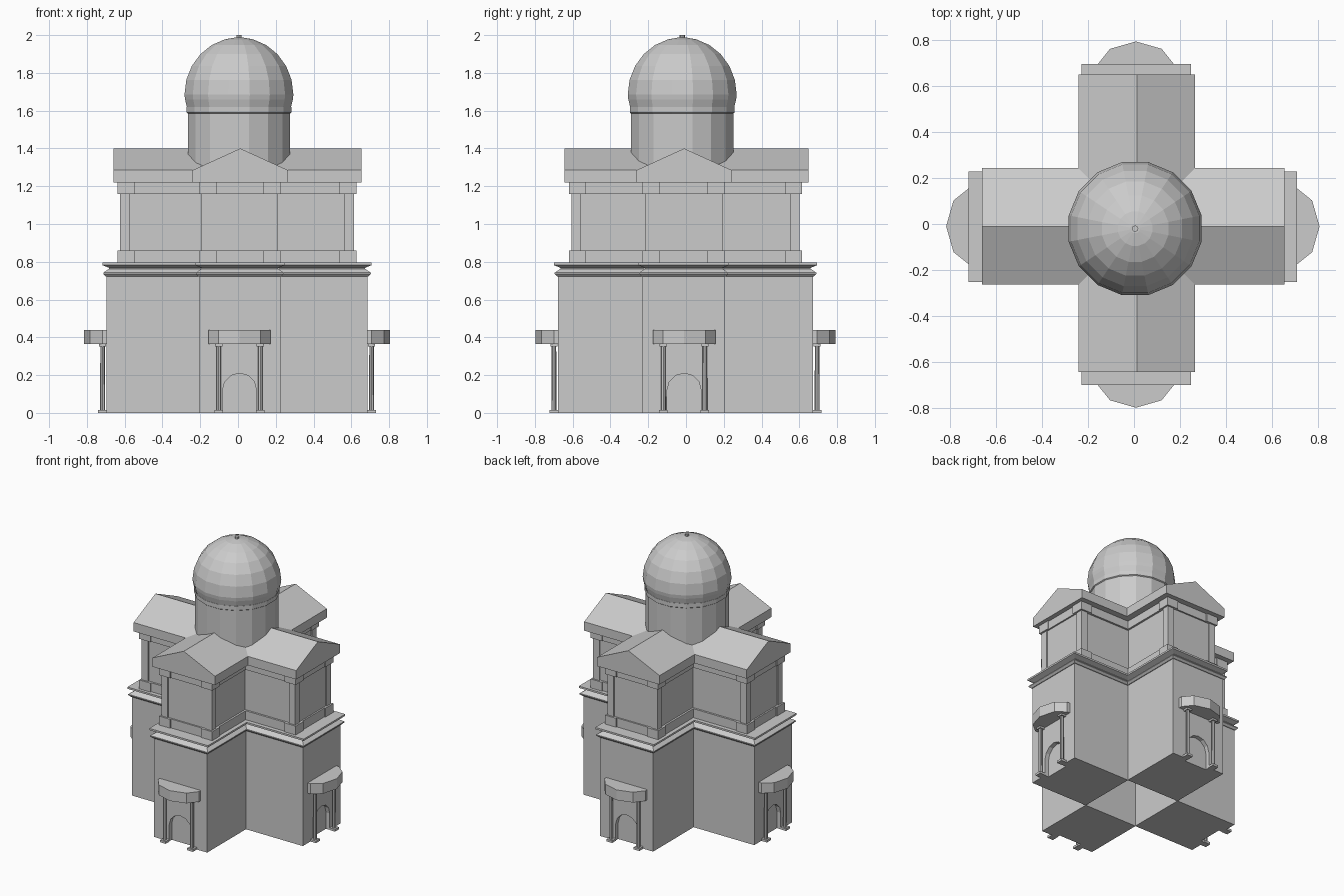
import bpy, bmesh, math
from mathutils import Matrix, Vector

if "Cube" in bpy.data.objects:
    bpy.data.objects.remove(bpy.data.objects["Cube"])


def finish(bm, name):
    bmesh.ops.recalc_face_normals(bm, faces=bm.faces)
    me = bpy.data.meshes.new(name)
    bm.to_mesh(me)
    bm.free()
    ob = bpy.data.objects.new(name, me)
    bpy.context.collection.objects.link(ob)
    return ob


def loft(name, rings, mat=Matrix()):
    """Skin equal-length closed rings of 3D points and cap both ends."""
    bm = bmesh.new()
    rows = [[bm.verts.new(mat @ Vector(p)) for p in r] for r in rings]
    n = len(rows[0])
    for a, b in zip(rows, rows[1:]):
        for i in range(n):
            bm.faces.new((a[i], a[(i + 1) % n], b[(i + 1) % n], b[i]))
    bm.faces.new(rows[0][::-1])
    bm.faces.new(rows[-1])
    return finish(bm, name)


def box(name, lo, hi, mat=Matrix()):
    (a, b, c), (d, e, f) = lo, hi
    pl = [(a, b), (d, b), (d, e), (a, e)]
    return loft(name, [[(x, y, z) for x, y in pl] for z in (c, f)], mat)


def lathe(name, prof, n, centre, turn=0.0):
    cx, cy = centre
    return loft(name, [[(cx + r * math.cos(turn + i * math.tau / n),
                         cy + r * math.sin(turn + i * math.tau / n), z)
                        for i in range(n)] for r, z in prof])


X, Y = (-.695, .685), (-.677, .672)      # ends of the arms
A, B = (-.205, .225), (-.23, .205)       # widths of the arms


def cross(z, end=0.0, side=0.0):
    """Greek-cross plan, with ends and flanks pushed out separately."""
    x0, x1, y0, y1 = X[0] - end, X[1] + end, Y[0] - end, Y[1] + end
    a0, a1, b0, b1 = A[0] - side, A[1] + side, B[0] - side, B[1] + side
    return [(x, y, z) for x, y in (
        (a0, y0), (a1, y0), (a1, b0), (x1, b0), (x1, b1), (a1, b1),
        (a1, y1), (a0, y1), (a0, b1), (x0, b1), (x0, b0), (a0, b0))]


def subtract(ob, cutter):
    m = ob.modifiers.new("cut", 'BOOLEAN')
    m.operation, m.solver, m.object = 'DIFFERENCE', 'EXACT', cutter
    bpy.context.view_layer.objects.active = ob
    bpy.ops.object.modifier_apply(modifier=m.name)
    bpy.data.objects.remove(cutter)


# Lower storey, open underneath at the crossing
walls = loft("lower_walls", [cross(0), cross(.14), cross(.726)])
subtract(walls, box("shaft_cutter", (A[0] + .001, B[0] + .001, -.1), (A[1] - .001, B[1] - .001, .70)))

# Zigzag cornice
loft("cornice", [cross(z, o, o) for z, o in (
    (.722, .005), (.735, .018), (.742, .018), (.763, -.012), (.768, -.012),
    (.782, .022), (.795, .022))])

# Arched doors and porches on the four arm ends
sides = (("front", (.008, Y[0], 0), 0), ("right", (X[1], -.01, 0), 90),
         ("back", (.008, Y[1], 0), 180), ("left", (X[0], -.01, 0), 270))
arch = [(-.09, -.05), (.09, -.05)] + [
    (.09 * math.cos(i * math.pi / 6), .12 + .09 * math.sin(i * math.pi / 6)) for i in range(7)]
canopy = [(-.165, .02), (-.165, -.022), (-.112, -.088), (0, -.12),
          (.112, -.088), (.165, -.022), (.165, .02)]
for name, org, ang in sides:
    M = Matrix.Translation(org) @ Matrix.Rotation(math.radians(ang), 4, 'Z')
    subtract(walls, loft("door_cutter", [[(u, v, z) for u, z in arch] for v in (-.05, .03)], M))
    loft(name + "_canopy", [[(u, v, z) for u, v in canopy] for z in (.365, .44)], M)
    for s in (-.11, .11):
        c = M @ Vector((s, -.022, 0))
        box(name + "_column_base", (s - .023, -.045, 0), (s + .023, .001, .016), M)
        lathe(name + "_column", [(.013, .016), (.012, .355)], 8, c.xy)
        box(name + "_column_cap", (s - .019, -.041, .352), (s + .019, -.003, .366), M)

# Upper storey: recessed walls, base and top bands, corner pilasters
loft("upper_walls", [cross(z, -.077, -.022) for z in (.79, 1.23)])
loft("upper_base_band", [cross(z, -.066, -.008) for z in (.79, .86)])
loft("upper_top_band", [cross(z, -.066, -.008) for z in (1.16, 1.225)])
for i, (x, y, z) in enumerate(cross(0, -.070, -.012)):
    if i % 3 == 2:
        continue
    sx, sy = (1 if x > 0 else -1), (1 if y > 0 else -1)
    for part, w, grow, z0, z1 in (("pilaster", .05, 0, .86, 1.16),
                                  ("pilaster_foot", .09, .012, .79, .86),
                                  ("pilaster_cap", .09, .012, 1.16, 1.225)):
        px, py = x + sx * grow, y + sy * grow
        xs, ys = sorted((px, px - sx * w)), sorted((py, py - sy * w))
        box(part, (xs[0], ys[0], z0), (xs[1], ys[1], z1))

# Crossing gabled roofs
gable = [(-.252, 1.22), (.252, 1.22), (.252, 1.285), (0, 1.40), (-.252, 1.285)]
loft("roof_front_back", [[(u + .012, v, z) for u, z in gable] for v in (-.643, .648)])
loft("roof_left_right", [[(v, u - .01, z) for u, z in gable] for v in (-.66, .653)])

# Sixteen-sided drum and dome with a small finial
centre, half = (.005, -.02), math.pi / 16
lathe("drum", [(.276, 1.2), (.276, 1.585), (.283, 1.59), (.283, 1.62)], 16, centre, half)
dome = [(.280, 1.615), (.291, 1.66)] + [
    (.294 * math.cos(math.radians(t)), 1.685 + .303 * math.sin(math.radians(t)))
    for t in (0, 15, 30, 45, 60, 75, 86)]
lathe("dome", dome, 16, centre, half)
lathe("finial", [(.014, 1.97), (.014, 2.0)], 8, centre)
